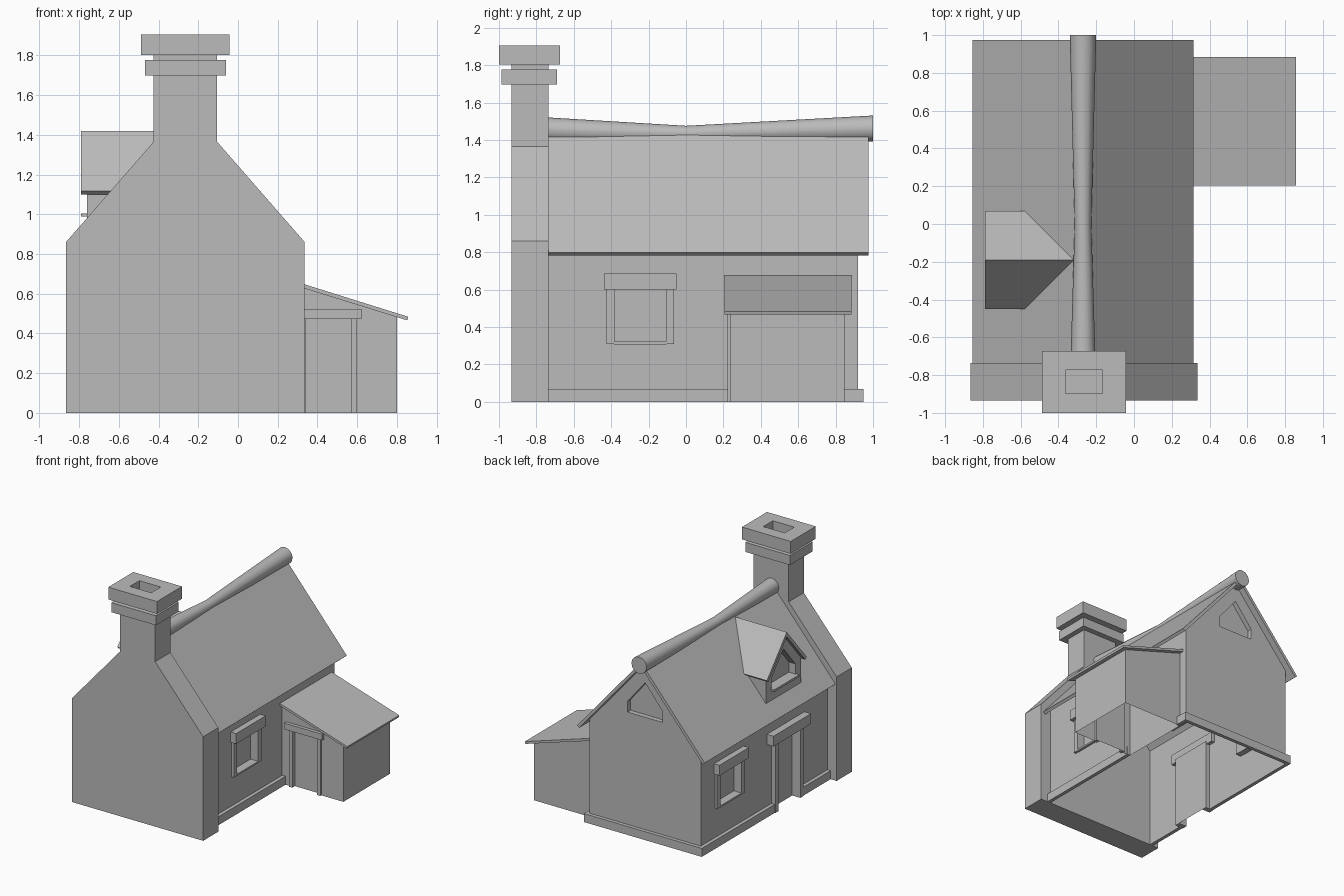
import bpy, bmesh, math
from mathutils import Vector

if "Cube" in bpy.data.objects:
    bpy.data.objects.remove(bpy.data.objects["Cube"], do_unlink=True)

grey = bpy.data.materials.new("plain_grey")
grey.use_nodes = True
grey.diffuse_color = (0.5, 0.5, 0.5, 1)
grey.node_tree.nodes["Principled BSDF"].inputs["Base Color"].default_value = (0.5, 0.5, 0.5, 1)

CX = -0.27          # centre line of the house
WALL = 0.51         # half width of the house walls
EAST, WEST = CX + WALL, CX - WALL
PITCH = 1.16        # roof slope
RIDGE = 1.476
DORMER_Y = -0.19


def finish(name, bm):
    bmesh.ops.recalc_face_normals(bm, faces=bm.faces)
    mesh = bpy.data.meshes.new(name)
    bm.to_mesh(mesh)
    bm.free()
    mesh.materials.append(grey)
    ob = bpy.data.objects.new(name, mesh)
    bpy.context.collection.objects.link(ob)
    return ob


def prism(name, pts, axis, a, b):
    """Extrude a 2D outline along an axis from a to b."""
    place = {"x": lambda p, t: (t, p[0], p[1]),
             "y": lambda p, t: (p[0], t, p[1])}[axis]
    bm = bmesh.new()
    ends = [[bm.verts.new(place(p, t)) for p in pts] for t in (a, b)]
    for ring in ends:
        bm.faces.new(ring)
    for i in range(len(pts)):
        j = (i + 1) % len(pts)
        bm.faces.new((ends[0][i], ends[0][j], ends[1][j], ends[1][i]))
    return finish(name, bm)


def box(name, xs, ys, zs):
    (y0, y1), (z0, z1) = ys, zs
    return prism(name, [(y0, z0), (y1, z0), (y1, z1), (y0, z1)], "x", *xs)


def gable(c, half, z0, shoulder, apex):
    return [(c - half, z0), (c + half, z0), (c + half, shoulder), (c, apex), (c - half, shoulder)]


def cut(target, cutter):
    cutter.hide_render = True
    mod = target.modifiers.new("cut", "BOOLEAN")
    mod.operation, mod.solver, mod.object = "DIFFERENCE", "EXACT", cutter
    bpy.context.view_layer.objects.active = target
    bpy.ops.object.modifier_apply(modifier=mod.name)
    bpy.data.objects.remove(cutter, do_unlink=True)


def open_floor(ob):
    bm = bmesh.new()
    bm.from_mesh(ob.data)
    floor = [f for f in bm.faces if abs(f.normal.z) > 0.9 and f.calc_center_median().z < 0.001]
    bmesh.ops.delete(bm, geom=floor, context="FACES")
    bm.to_mesh(ob.data)
    bm.free()


def span(side, near, far):
    """x range measured outward from a side wall."""
    base = EAST if side > 0 else WEST
    return tuple(sorted((base + side * near, base + side * far)))


# House walls
drop = 0.03
house = prism("house_walls", gable(CX, WALL, 0, RIDGE - WALL * PITCH - drop, RIDGE - drop),
              "y", -0.74, 0.92)

# Side windows: recess, jambs, sill and lintel
for label, side, yc in (("east", 1, -0.245), ("west", -1, 0.555)):
    cut(house, box("cutter", span(side, -0.05, 0.1), (yc - 0.138, yc + 0.138), (0.322, 0.61)))
    for end, s in (("front", -1), ("back", 1)):
        ys = sorted((yc + s * 0.138, yc + s * 0.18))
        box(f"{label}_window_{end}_jamb", span(side, -0.05, 0.02), ys, (0.31, 0.61))
    box(f"{label}_window_sill", span(side, -0.05, 0.02), (yc - 0.14, yc + 0.14), (0.308, 0.322))
    box(f"{label}_window_lintel", span(side, -0.03, 0.05), (yc - 0.193, yc + 0.193), (0.6, 0.686))

# West door: recess, posts and lintel
cut(house, box("cutter", span(-1, -0.04, 0.1), (DORMER_Y - 0.15, DORMER_Y + 0.15), (-0.1, 0.6)))
for end, s in (("front", -1), ("back", 1)):
    ys = sorted((DORMER_Y + s * 0.142, DORMER_Y + s * 0.185))
    box(f"west_door_{end}_post", span(-1, -0.04, 0.035), ys, (0, 0.6))
box("west_door_lintel", span(-1, -0.03, 0.06), (DORMER_Y - 0.245, DORMER_Y + 0.245), (0.58, 0.665))

# Attic window in the back gable
cut(house, prism("cutter", gable(CX, 0.16, 1.0, 1.09, 1.285), "y", 0.88, 1.1))
open_floor(house)

# Plinth strips, broken at the doorway and the lean-to
strips = {"east_front": (span(1, 0, 0.03), (-0.74, 0.24)),
          "east_back": (span(1, 0, 0.03), (0.84, 0.95)),
          "west_front": (span(-1, 0, 0.03), (-0.74, DORMER_Y - 0.18)),
          "west_back": (span(-1, 0, 0.03), (DORMER_Y + 0.18, 0.95)),
          "back": ((WEST, EAST), (0.92, 0.95))}
for label, (xs, ys) in strips.items():
    box(f"{label}_plinth", xs, ys, (0, 0.07))

# Main roof: two thin slopes with square-cut eaves
thick, run = 0.025, 0.584
length = math.hypot(1, PITCH)
dx, dz = thick * PITCH / length, thick / length
for label, s in (("east", 1), ("west", -1)):
    eave = RIDGE - run * PITCH
    prism(f"{label}_roof",
          [(CX, RIDGE), (CX + s * run, eave), (CX + s * (run - dx), eave - dz),
           (CX, RIDGE - thick * length)], "y", -0.74, 0.975)

# Ridge roll, narrowest in the middle
bm = bmesh.new()
sides, rings = 12, []
for y, z, r in ((-0.86, 1.458, 0.07), (0.0, 1.432, 0.044), (1.0, 1.461, 0.07)):
    rings.append([bm.verts.new((CX + r * math.cos(a), y, z + r * math.sin(a)))
                  for a in (2 * math.pi * i / sides for i in range(sides))])
for lower, upper in zip(rings, rings[1:]):
    for i in range(sides):
        j = (i + 1) % sides
        bm.faces.new((lower[i], lower[j], upper[j], upper[i]))
bm.faces.new(rings[0])
bm.faces.new(rings[-1])
roll = finish("ridge_roll", bm)
bpy.ops.object.select_all(action="DESELECT")
roll.select_set(True)
bpy.context.view_layer.objects.active = roll
bpy.ops.object.shade_smooth_by_angle(angle=math.radians(40))

# Dormer: walls with a recessed window, sill, and two roof slopes running into the main roof
dormer = prism("dormer_walls", gable(DORMER_Y, 0.23, 0.88, 1.12, 1.388), "x", -0.76, -0.56)
cut(dormer, prism("cutter", gable(DORMER_Y, 0.155, 1.005, 1.09, 1.275), "x", -0.9, -0.7))
box("dormer_sill", (-0.79, -0.74), (DORMER_Y - 0.165, DORMER_Y + 0.165), (0.988, 1.005))
top, low, half = 1.42, 1.117, 0.26
for label, s in (("back", 1), ("front", -1)):
    y = DORMER_Y + s * half
    outline = [Vector(p) for p in ((-0.79, DORMER_Y, top), (-0.315, DORMER_Y, top),
                                   (-0.577, y, low), (-0.79, y, low))]
    inward = Vector((0, -s * dx, -dz))
    ridge_drop = Vector((0, 0, -thick * length))
    under = [p + (ridge_drop if i < 2 else inward) for i, p in enumerate(outline)]
    bm = bmesh.new()
    a, b = ([bm.verts.new(p) for p in ring] for ring in (outline, under))
    bm.faces.new(a)
    bm.faces.new(b)
    for i in range(4):
        j = (i + 1) % 4
        bm.faces.new((a[i], a[j], b[j], b[i]))
    finish(f"dormer_{label}_roof", bm)

# Chimney wall and stack in one outline, then collar and hollow cap
SX = -0.265
right = [(0.6, 0), (0.6, 0.861), (0.16, 1.365), (0.16, 1.81)]
outline = [(SX + x, z) for x, z in right] + [(SX - x, z) for x, z in reversed(right)]
prism("chimney_wall", outline, "y", -0.934, -0.735)
box("chimney_collar", (SX - 0.204, SX + 0.204), (-0.987, -0.69), (1.698, 1.777))
cap = box("chimney_cap", (SX - 0.223, SX + 0.223), (-1.0, -0.673), (1.803, 1.905))
cut(cap, box("cutter", (SX - 0.098, SX + 0.098), (-0.897, -0.772), (1.7, 2.0)))

# Lean-to shed with a front doorway
shed = prism("shed_walls", [(EAST, 0), (0.8, 0), (0.8, 0.485), (EAST, 0.66)], "y", 0.236, 0.848)
cut(shed, box("cutter", (0.335, 0.575), (0.1, 0.256), (-0.1, 0.49)))
open_floor(shed)
prism("shed_roof", [(EAST - 0.01, 0.68), (0.857, 0.484), (0.852, 0.466), (EAST - 0.01, 0.659)],
      "y", 0.205, 0.885)
for label, x in (("left", 0.568), ("right", 0.312)):
    box(f"shed_door_{label}_post", (x, x + 0.03), (0.222, 0.256), (0, 0.48))
box("shed_door_lintel", (0.275, 0.623), (0.208, 0.25), (0.472, 0.523))
